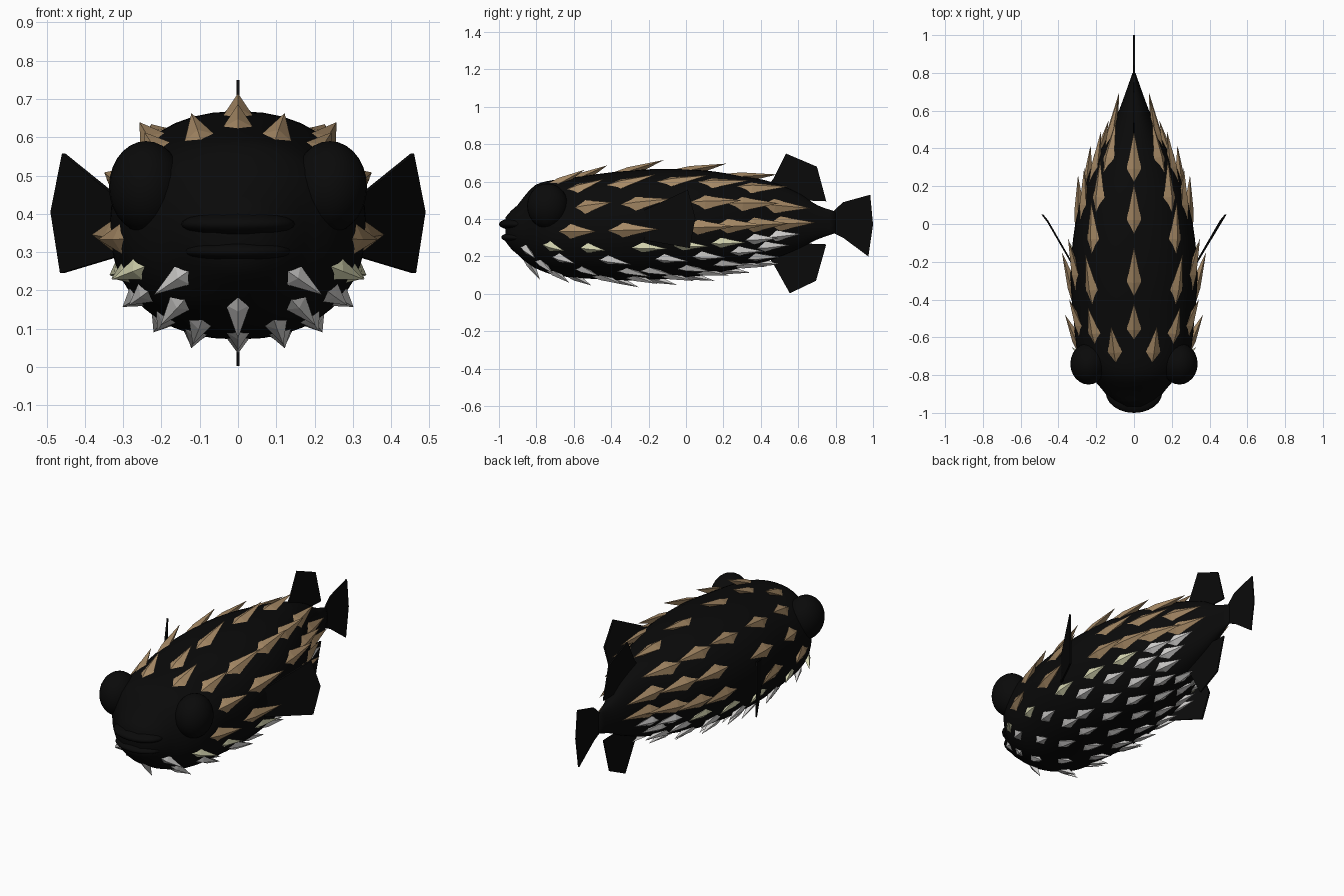
import bpy, bmesh, math
from mathutils import Vector

if "Cube" in bpy.data.objects:
    bpy.data.objects.remove(bpy.data.objects["Cube"])


def material(name, rgb):
    m = bpy.data.materials.new(name)
    m.diffuse_color = (*rgb, 1)
    m.use_nodes = True
    m.node_tree.nodes["Principled BSDF"].inputs["Base Color"].default_value = m.diffuse_color
    return m


BLACK = material("black skin", (0.003, 0.003, 0.003))
BROWN = material("tan brown", (0.38, 0.25, 0.13))
CREAM = material("pale yellow", (0.70, 0.70, 0.46))
WHITE = material("off white", (0.66, 0.65, 0.64))


def make_object(name, bm, mat, smooth=False):
    bmesh.ops.recalc_face_normals(bm, faces=bm.faces)
    me = bpy.data.meshes.new(name)
    bm.to_mesh(me)
    bm.free()
    me.materials.append(mat)
    for p in me.polygons:
        p.use_smooth = smooth
    ob = bpy.data.objects.new(name, me)
    bpy.context.collection.objects.link(ob)
    return ob


# Body stations: y, half width, bottom z, top z
STATIONS = [
    (-0.965, 0.06, 0.28, 0.41), (-0.94, 0.105, 0.245, 0.44),
    (-0.90, 0.15, 0.21, 0.475), (-0.85, 0.19, 0.165, 0.54),
    (-0.80, 0.24, 0.135, 0.585), (-0.70, 0.295, 0.10, 0.61),
    (-0.50, 0.32, 0.08, 0.637), (-0.30, 0.335, 0.072, 0.66),
    (-0.10, 0.325, 0.08, 0.668), (0.10, 0.29, 0.10, 0.66),
    (0.30, 0.225, 0.14, 0.63), (0.45, 0.145, 0.18, 0.60),
    (0.60, 0.08, 0.24, 0.54), (0.70, 0.043, 0.29, 0.475),
    (0.80, 0.008, 0.325, 0.44)]


def section(y):
    """Smoothly interpolated half width, bottom and top at y."""
    s = STATIONS
    y = min(max(y, s[0][0]), s[-1][0])
    i = max(k for k in range(len(s) - 1) if s[k][0] <= y)
    a, b = s[i], s[i + 1]
    p, n = s[max(i - 1, 0)], s[min(i + 2, len(s) - 1)]
    h = b[0] - a[0]
    t = (y - a[0]) / h
    out = []
    for c in (1, 2, 3):
        m0 = (b[c] - p[c]) / (b[0] - p[0]) * h
        m1 = (n[c] - a[c]) / (n[0] - a[0]) * h
        out.append((2*t**3 - 3*t*t + 1) * a[c] + (t**3 - 2*t*t + t) * m0
                   + (3*t*t - 2*t**3) * b[c] + (t**3 - t*t) * m1)
    return out


def surface(y, ang):
    """Point on the skin; the angle is measured from the top."""
    w, lo, hi = section(y)
    s, c = math.sin(ang), math.cos(ang)
    x = w * math.copysign(abs(s) ** 0.88, s)
    z = (lo + hi) / 2 + (hi - lo) / 2 * math.copysign(abs(c) ** 0.95, c)
    return Vector((x, y, z))


# Body loft
bm = bmesh.new()
SEG, RINGS = 40, 56
y0, y1 = STATIONS[0][0], STATIONS[-1][0]
rings = []
for i in range(RINGS + 1):
    y = y0 + (y1 - y0) * i / RINGS
    rings.append([bm.verts.new(surface(y, math.tau * k / SEG)) for k in range(SEG)])
for r, q in zip(rings, rings[1:]):
    for k in range(SEG):
        bm.faces.new((r[k], r[(k + 1) % SEG], q[(k + 1) % SEG], q[k]))
bm.faces.new(rings[0])
bm.faces.new(rings[-1])
make_object("body", bm, BLACK, True)


def ellipsoid(name, centre, radii):
    bm = bmesh.new()
    bmesh.ops.create_uvsphere(bm, u_segments=24, v_segments=14, radius=1)
    bmesh.ops.scale(bm, vec=radii, verts=bm.verts)
    bmesh.ops.translate(bm, vec=centre, verts=bm.verts)
    make_object(name, bm, BLACK, True)


# Eyes and lips
for side, label in ((-1, "left"), (1, "right")):
    ellipsoid("eye_" + label, (side * 0.24, -0.74, 0.47), (0.097, 0.11, 0.12))
ellipsoid("upper_lip", (0, -0.89, 0.373), (0.15, 0.11, 0.036))
ellipsoid("lower_lip", (0, -0.89, 0.302), (0.14, 0.098, 0.03))


def fin(name, points, thick):
    """Thin plate from an outline, thickened along x."""
    bm = bmesh.new()
    f = bm.faces.new([bm.verts.new((p[0] - thick / 2, p[1], p[2])) for p in points])
    new = bmesh.ops.extrude_face_region(bm, geom=[f])["geom"]
    bmesh.ops.translate(bm, vec=(thick, 0, 0),
                        verts=[v for v in new if isinstance(v, bmesh.types.BMVert)])
    make_object(name, bm, BLACK)


# Fins
for name, outline in (
        ("dorsal_fin", [(0.44, 0.58), (0.47, 0.62), (0.535, 0.75), (0.70, 0.68),
                        (0.75, 0.495), (0.62, 0.50)]),
        ("anal_fin", [(0.44, 0.20), (0.47, 0.155), (0.555, 0.003), (0.695, 0.07),
                      (0.75, 0.265), (0.62, 0.27)]),
        ("tail_fin", [(0.74, 0.44), (0.78, 0.435), (0.84, 0.49), (0.985, 0.53),
                      (1.0, 0.37), (0.975, 0.20), (0.84, 0.30), (0.78, 0.33),
                      (0.74, 0.32)])):
    fin(name, [(0, y, z) for y, z in outline], 0.008)
for side, label in ((-1, "left"), (1, "right")):
    fin("pectoral_fin_" + label,
        [(side * x, y, z) for x, y, z in (
            (0.31, -0.24, 0.44), (0.455, 0.01, 0.557), (0.485, 0.05, 0.405),
            (0.46, 0.02, 0.245), (0.31, -0.24, 0.29))], 0.01)


def add_spike(bm, y, ang, length, width, lift):
    """Backward-leaning pyramid with a kite-shaped base on the skin."""
    p = surface(y, ang)
    back = (surface(y + 0.02, ang) - surface(y - 0.02, ang)).normalized()
    across = (surface(y, ang + 0.05) - surface(y, ang - 0.05)).normalized()
    out = across.cross(back).normalized()
    mid = Vector((0, y, sum(section(y)[1:]) / 2))
    if out.dot(p - mid) < 0:
        out = -out
    p0 = p - out * 0.008
    base = [bm.verts.new(v) for v in (
        p0 - back * length * 0.36, p0 + across * width + out * 0.004,
        p0 + back * length * 0.3, p0 - across * width + out * 0.004)]
    ridge = bm.verts.new(p + out * lift * 0.45)
    tip = bm.verts.new(p + back * length * 0.72 + out * lift)
    a, b, c, d = base
    for f in ((a, b, ridge), (a, ridge, d), (b, tip, ridge), (d, ridge, tip),
              (b, c, tip), (c, d, tip), (a, d, c, b)):
        bm.faces.new(f)


# Spike rows: degrees from the top, then positions along the body
SPIKES = {
    "back_spikes": (BROWN, 0.27, 0.04, 0.04, {
        0: (-0.56, -0.31, 0.02, 0.29),
        17: (-0.68,),
        40: (-0.58, -0.35, -0.08, 0.14, 0.35),
        68: (-0.54, -0.27, 0.10, 0.30, 0.47),
        94: (-0.62, -0.34, 0.06, 0.22, 0.36, 0.50)}),
    "flank_spikes": (CREAM, 0.19, 0.03, 0.03, {
        113: (-0.73, -0.53, -0.24, -0.02, 0.18)}),
    "belly_spikes": (WHITE, 0.18, 0.031, 0.034, {
        113: (0.36, 0.48),
        128: (-0.86, -0.68, -0.42, -0.12, 0.08, 0.28, 0.42),
        146: (-0.78, -0.56, -0.32, -0.20, 0.0, 0.19, 0.37),
        163: (-0.71, -0.46, -0.28, -0.09, 0.10, 0.30),
        180: (-0.84, -0.60, -0.38, -0.18, 0.02, 0.21, 0.38)})}
for name, (mat, length, width, lift, rows) in SPIKES.items():
    bm = bmesh.new()
    for deg, ys in rows.items():
        for y in ys:
            k = 0.75 if y < -0.5 else 1.0
            for s in ((1,) if deg in (0, 180) else (1, -1)):
                add_spike(bm, y, s * math.radians(deg), length * k, width, lift)
    make_object(name, bm, mat)
